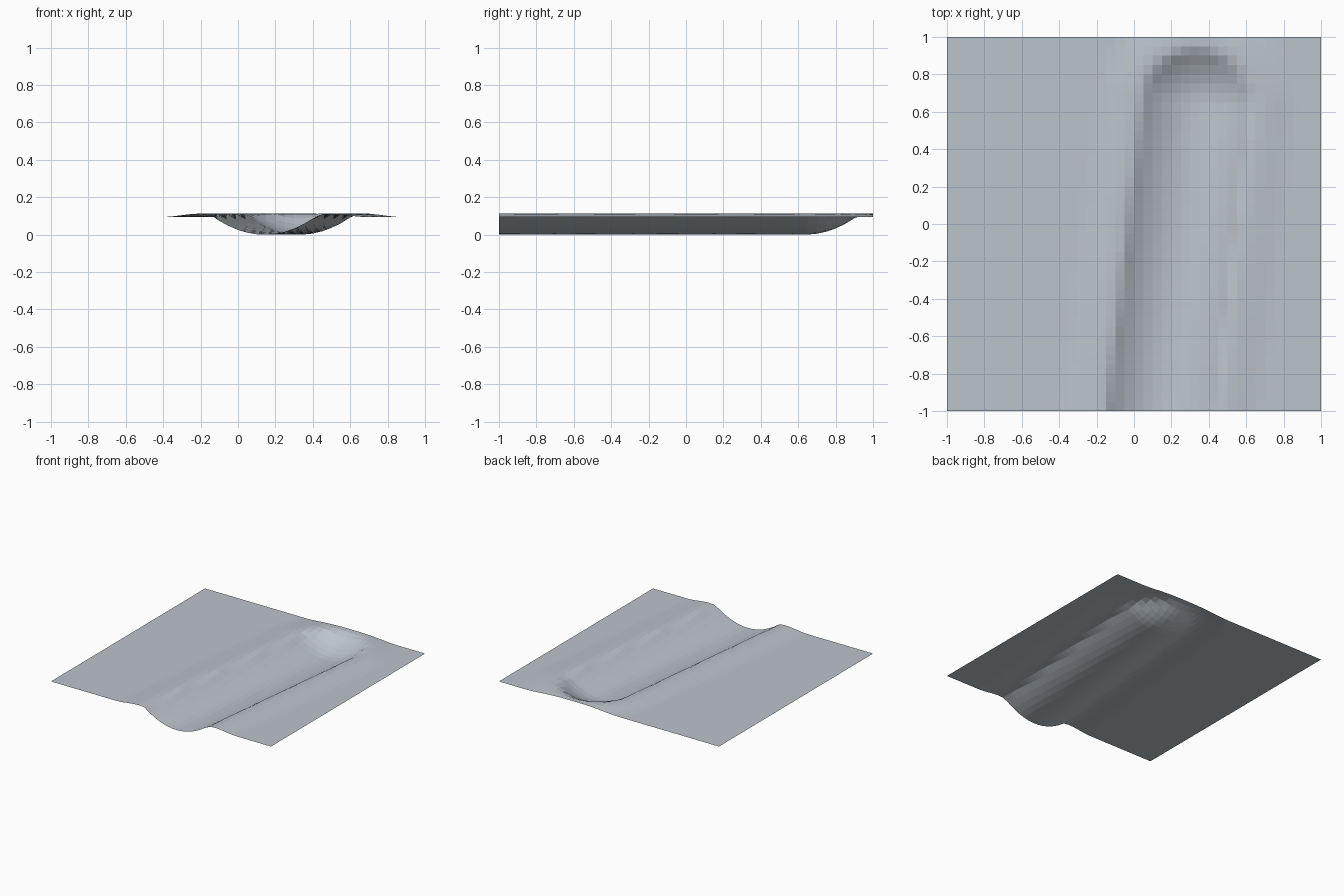
import bpy, bmesh, math

if "Cube" in bpy.data.objects:
    bpy.data.objects.remove(bpy.data.objects["Cube"])

CELLS = 40            # grid resolution per side
BASE = 0.094          # height of the flat ground
RIM = 0.113           # height of the raised bank
R_IN, R_OUT, R_END = 0.29, 0.34, 0.55


def smooth(t):
    t = max(0.0, min(1.0, t))
    return t * t * (3 - 2 * t)


def height(x, y):
    # distance from the slanted channel centreline, rounded at the closed end
    y_end = 0.64
    yc = min(y, y_end)
    xc = 0.14 + 0.117 * (yc + 1)
    d = math.hypot(x - xc, y - yc)
    if d < R_IN:                       # curved channel bed
        return 0.108 * (d / R_IN) ** 2
    if d < R_OUT:                      # rounded bank top
        return 0.108 + (RIM - 0.108) * smooth((d - R_IN) / (R_OUT - R_IN))
    return RIM + (BASE - RIM) * smooth((d - R_OUT) / (R_END - R_OUT))


# ground sheet with the sunken channel
bm = bmesh.new()
bmesh.ops.create_grid(bm, x_segments=CELLS, y_segments=CELLS, size=1.0)
for v in bm.verts:
    v.co.z = height(v.co.x, v.co.y)
low = min(v.co.z for v in bm.verts)
for v in bm.verts:
    v.co.z -= low
mesh = bpy.data.meshes.new("channel_ground")
bm.to_mesh(mesh)
bm.free()

ground = bpy.data.objects.new("channel_ground", mesh)
bpy.context.collection.objects.link(ground)

# single pale grey surface
grey = bpy.data.materials.new("pale_grey")
grey.diffuse_color = (0.5, 0.55, 0.6, 1)
grey.use_nodes = True
grey.node_tree.nodes["Principled BSDF"].inputs["Base Color"].default_value = grey.diffuse_color
mesh.materials.append(grey)
